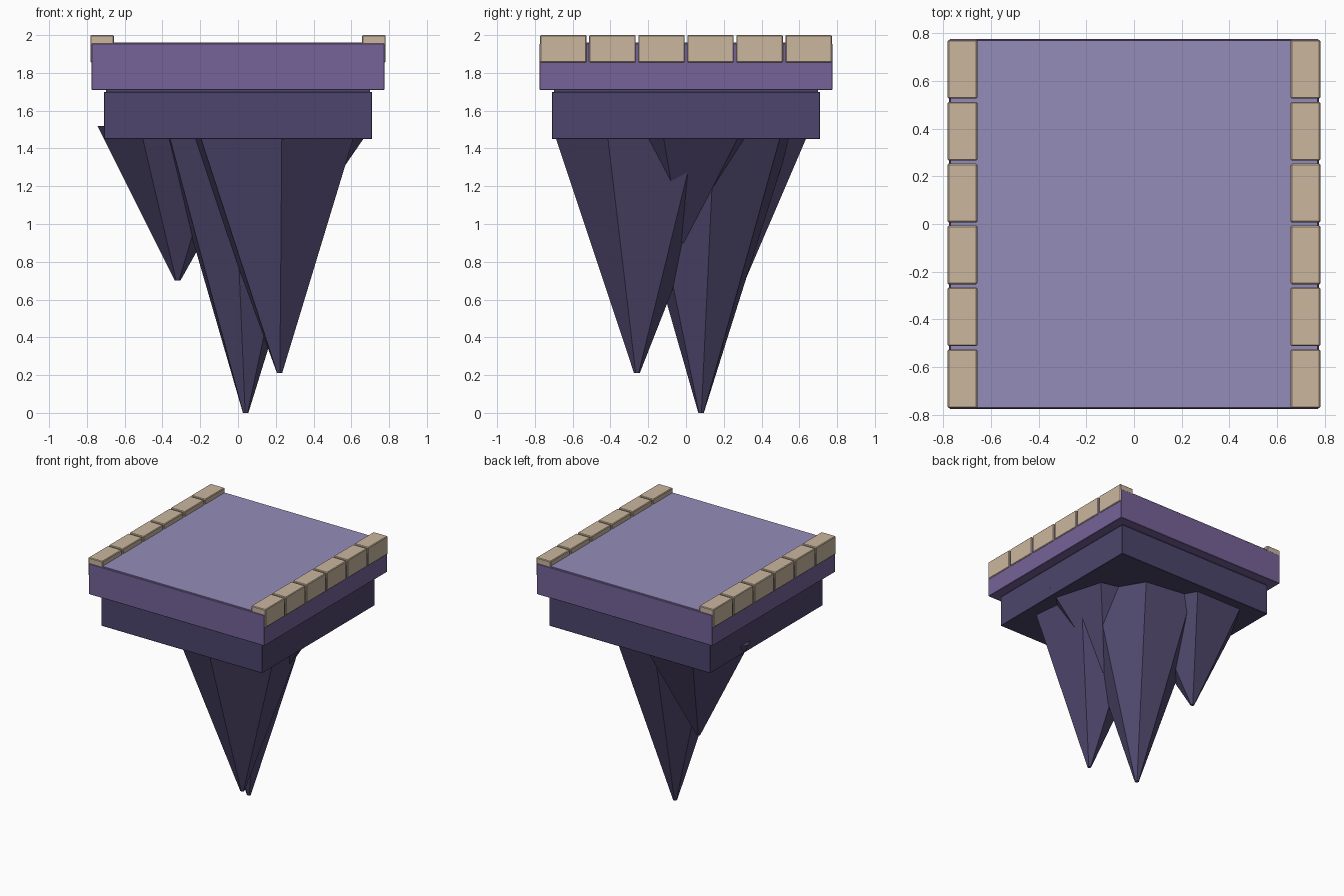
import bpy, bmesh, math
from mathutils import Vector

cube = bpy.data.objects.get("Cube")
if cube:
    bpy.data.objects.remove(cube, do_unlink=True)


def material(name, rgb):
    """Flat material from 0-255 display values, stored as linear."""
    lin = [((c / 255 + 0.055) / 1.055) ** 2.4 for c in rgb]
    m = bpy.data.materials.new(name)
    m.use_nodes = True
    m.diffuse_color = (*lin, 1)
    bsdf = m.node_tree.nodes["Principled BSDF"]
    bsdf.inputs["Base Color"].default_value = (*lin, 1)
    bsdf.inputs["Roughness"].default_value = 0.9
    return m


LILAC = material("lilac floor", (148, 140, 185))
PURPLE = material("purple slab", (117, 98, 152))
DUSK = material("dusky foundation", (77, 69, 108))
ROCK = material("dark rock", (80, 72, 110))
TAN = material("tan stone", (202, 182, 158))


def finish(name, bm, mat):
    bmesh.ops.recalc_face_normals(bm, faces=bm.faces)
    me = bpy.data.meshes.new(name)
    bm.to_mesh(me)
    bm.free()
    me.materials.append(mat)
    ob = bpy.data.objects.new(name, me)
    bpy.context.collection.objects.link(ob)
    return ob


def box(name, lo, hi, mat, bevel=0.0):
    lo, hi = Vector(lo), Vector(hi)
    bm = bmesh.new()
    bmesh.ops.create_cube(bm, size=1)
    bmesh.ops.scale(bm, vec=hi - lo, verts=bm.verts)
    bmesh.ops.translate(bm, vec=(lo + hi) / 2, verts=bm.verts)
    ob = finish(name, bm, mat)
    if bevel:
        mod = ob.modifiers.new("Edge", "BEVEL")
        mod.width = bevel
        mod.segments = 1
    return ob


ROCK_TOP = 1.52


def spike(name, tip, lean, slope, sides, turn, tip_radius=0.015):
    """Downward faceted spike: leaning axis from the tip up to ROCK_TOP."""
    bm = bmesh.new()
    tip = Vector(tip)
    height = ROCK_TOP - tip.z
    top = tip + Vector((lean[0], lean[1], 1)) * height
    rings = []
    for centre, radius in ((tip, tip_radius), (top, tip_radius + slope * height)):
        ring = []
        for i in range(sides):
            a = math.radians(turn) + math.tau * i / sides
            ring.append(bm.verts.new(centre + Vector((math.cos(a), math.sin(a), 0)) * radius))
        rings.append(ring)
        bm.faces.new(ring)
    low, high = rings
    for i in range(sides):
        j = (i + 1) % sides
        bm.faces.new((low[i], low[j], high[j], high[i]))
    return finish(name, bm, ROCK)


# Stacked platform
box("foundation", (-0.71, -0.71, 1.45), (0.71, 0.71, 1.70), DUSK, 0.003)
box("slab_joint", (-0.70, -0.70, 1.69), (0.70, 0.70, 1.72), DUSK)
box("platform_slab", (-0.775, -0.775, 1.71), (0.775, 0.775, 1.955), PURPLE, 0.003)
box("floor_plate", (-0.77, -0.77, 1.955), (0.77, 0.77, 1.962), LILAC)

# Stone curbs along both sides
PITCH, LENGTH = 0.2595, 0.246
for side, sign in (("left", 1), ("right", -1)):
    xs = sorted((sign * 0.657, sign * 0.782))
    for i in range(6):
        y = (i - 2.5) * PITCH
        box(f"{side}_curb_stone_{i + 1}", (xs[0], y - LENGTH / 2, 1.855),
            (xs[1], y + LENGTH / 2, 2.0), TAN, 0.005)

# Hanging rock spikes
spike("main_spike", (0.04, 0.08, 0), (0, 0.02), 0.31, 7, 5)
spike("front_spike", (0.22, -0.26, 0.21), (-0.03, 0.03), 0.365, 6, -24)
spike("back_spike", (-0.32, 0.30, 0.70), (0.03, -0.03), 0.53, 6, 0)
spike("side_spike", (0.27, -0.02, 0.90), (0, 0), 0.71, 6, -14)
